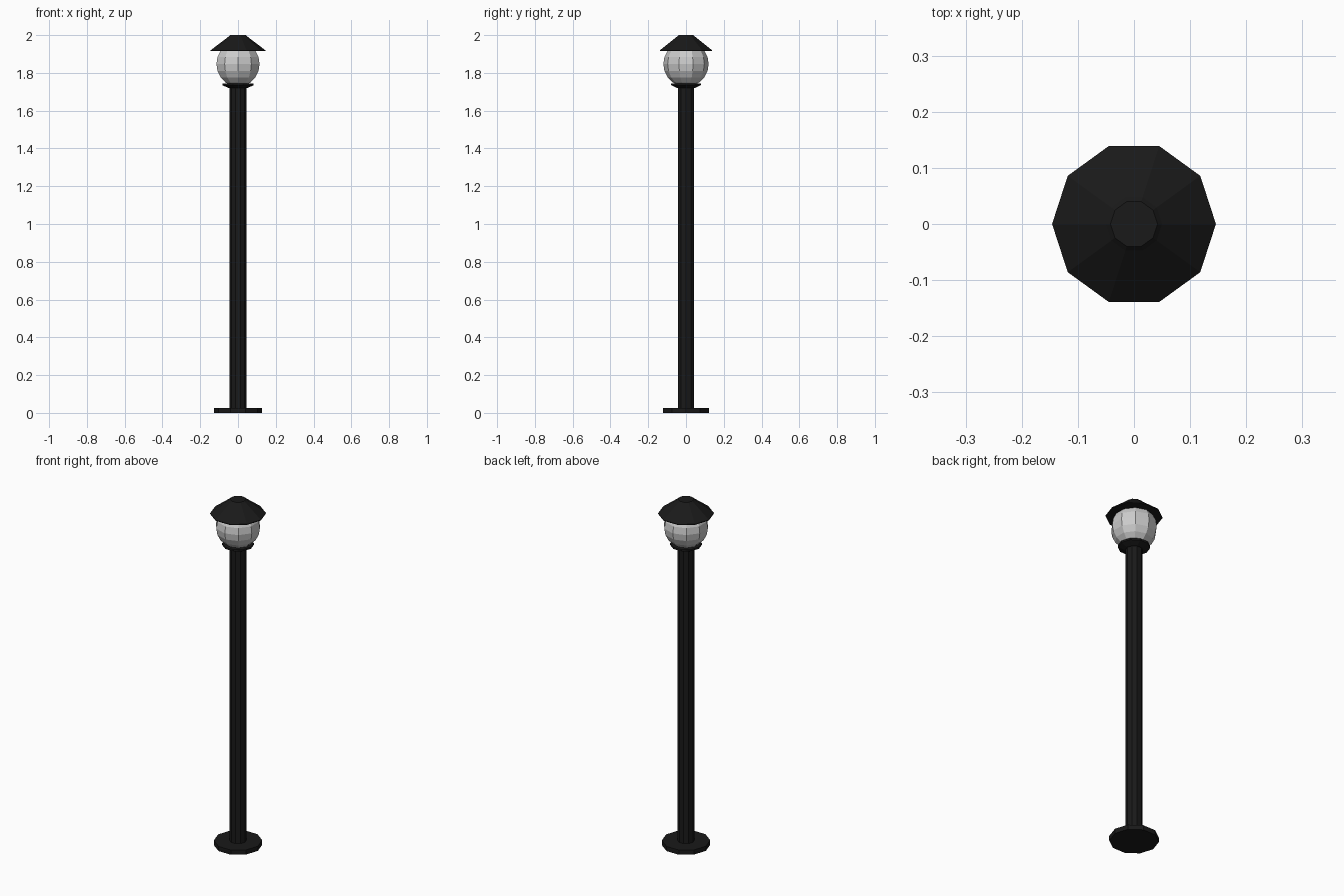
import bpy, bmesh, math

if "Cube" in bpy.data.objects:
    bpy.data.objects.remove(bpy.data.objects["Cube"])

SIDES = 10

def material(name, rgb):
    m = bpy.data.materials.new(name)
    m.diffuse_color = (*rgb, 1)
    m.use_nodes = True
    m.node_tree.nodes["Principled BSDF"].inputs["Base Color"].default_value = m.diffuse_color
    return m

def lathe(name, profile, mat=None):
    """Ten-sided solid from (radius, z) points, bottom to top, with capped ends."""
    bm = bmesh.new()
    rings = []
    for r, z in profile:
        rings.append([bm.verts.new((r * math.cos(2 * math.pi * i / SIDES),
                                    r * math.sin(2 * math.pi * i / SIDES), z))
                      for i in range(SIDES)])
    for a, b in zip(rings, rings[1:]):
        for i in range(SIDES):
            j = (i + 1) % SIDES
            bm.faces.new((a[i], a[j], b[j], b[i]))
    bm.faces.new(rings[0][::-1])
    bm.faces.new(rings[-1])
    me = bpy.data.meshes.new(name)
    bm.to_mesh(me)
    bm.free()
    ob = bpy.data.objects.new(name, me)
    bpy.context.collection.objects.link(ob)
    if mat:
        me.materials.append(mat)
    return ob

black = material("black_metal", (0.01, 0.01, 0.01))

# Foot plate and post
lathe("base_plate", [(0.127, 0), (0.127, 0.027)], black)
lathe("post", [(0.044, 0.02), (0.044, 1.73)], black)

# Flared collar holding the globe
lathe("collar", [(0.05, 1.72), (0.083, 1.735), (0.083, 1.745)], black)

# Glass globe
bpy.ops.mesh.primitive_uv_sphere_add(segments=SIDES, ring_count=10, radius=0.12,
                                     location=(0, 0, 1.847))
bpy.context.object.name = "globe"

# Sloped lamp cap
lathe("lamp_cap", [(0.146, 1.915), (0.146, 1.919), (0.05, 1.992), (0.042, 2.0)], black)
